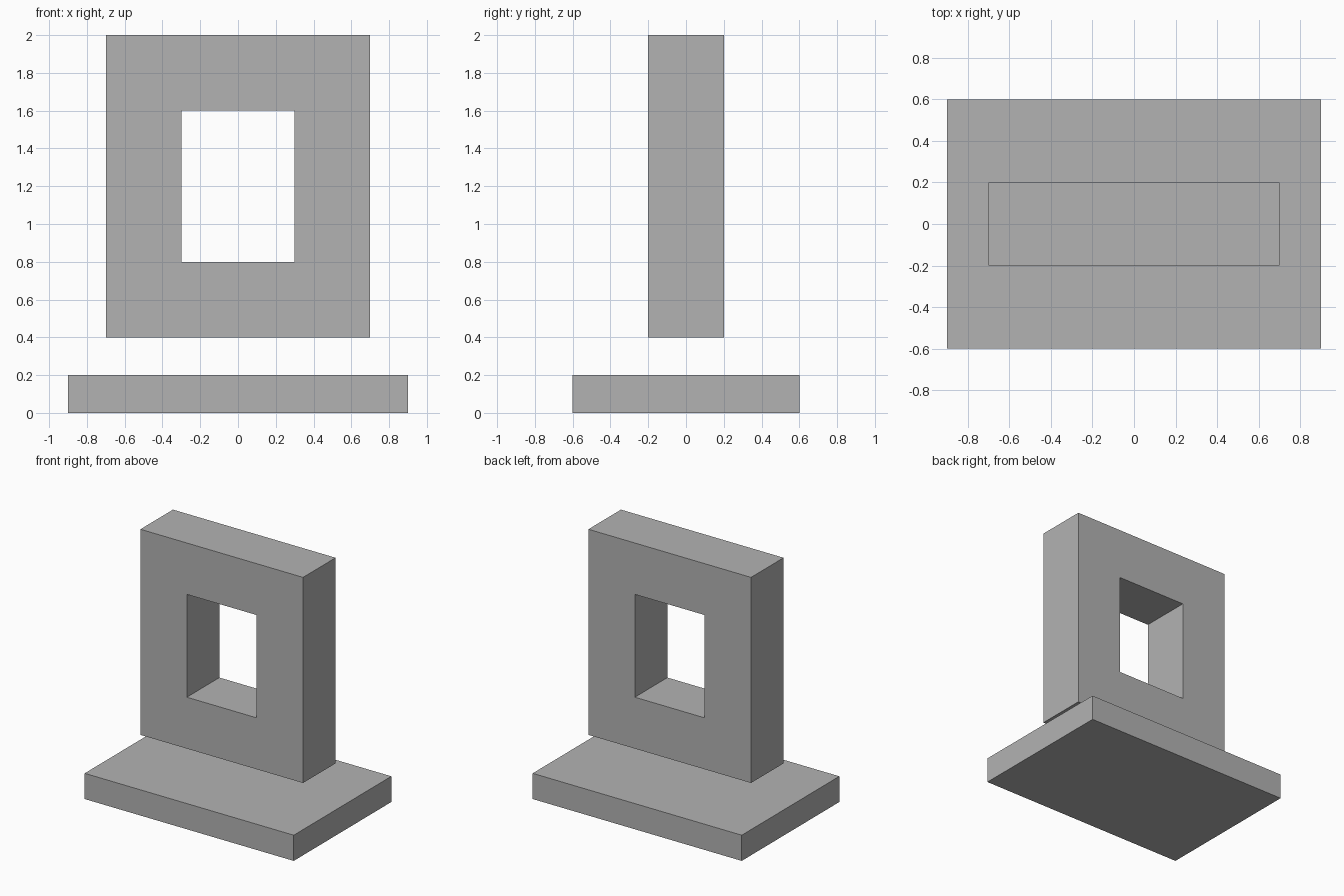
import bpy
import bmesh
from mathutils import Vector

cube = bpy.data.objects.get("Cube")
if cube:
    bpy.data.objects.remove(cube, do_unlink=True)

# Single plain grey
GREY = (0.45, 0.45, 0.45, 1.0)
grey = bpy.data.materials.new("plain_grey")
grey.use_nodes = True
grey.diffuse_color = GREY
grey.node_tree.nodes["Principled BSDF"].inputs["Base Color"].default_value = GREY


def add_object(name, bm):
    bmesh.ops.recalc_face_normals(bm, faces=bm.faces)
    mesh = bpy.data.meshes.new(name)
    bm.to_mesh(mesh)
    bm.free()
    mesh.materials.append(grey)
    obj = bpy.data.objects.new(name, mesh)
    bpy.context.collection.objects.link(obj)
    return obj


def rectangle(bm, half_width, bottom, top, y):
    corners = ((-half_width, bottom), (half_width, bottom),
               (half_width, top), (-half_width, top))
    return [bm.verts.new((x, y, z)) for x, z in corners]


def extrude_back(bm, depth):
    result = bmesh.ops.extrude_face_region(bm, geom=bm.faces[:])
    moved = [v for v in result["geom"] if isinstance(v, bmesh.types.BMVert)]
    bmesh.ops.translate(bm, verts=moved, vec=Vector((0, depth, 0)))


# Base slab
bm = bmesh.new()
bm.faces.new(rectangle(bm, 0.9, 0, 0.2, -0.6))
extrude_back(bm, 1.2)
add_object("base_slab", bm)

# Upright frame with a rectangular opening, floating above the slab
bm = bmesh.new()
outer = rectangle(bm, 0.7, 0.4, 2.0, -0.2)
inner = rectangle(bm, 0.3, 0.8, 1.6, -0.2)
for i in range(4):
    j = (i + 1) % 4
    bm.faces.new((outer[i], outer[j], inner[j], inner[i]))
extrude_back(bm, 0.4)
add_object("upright_frame", bm)
